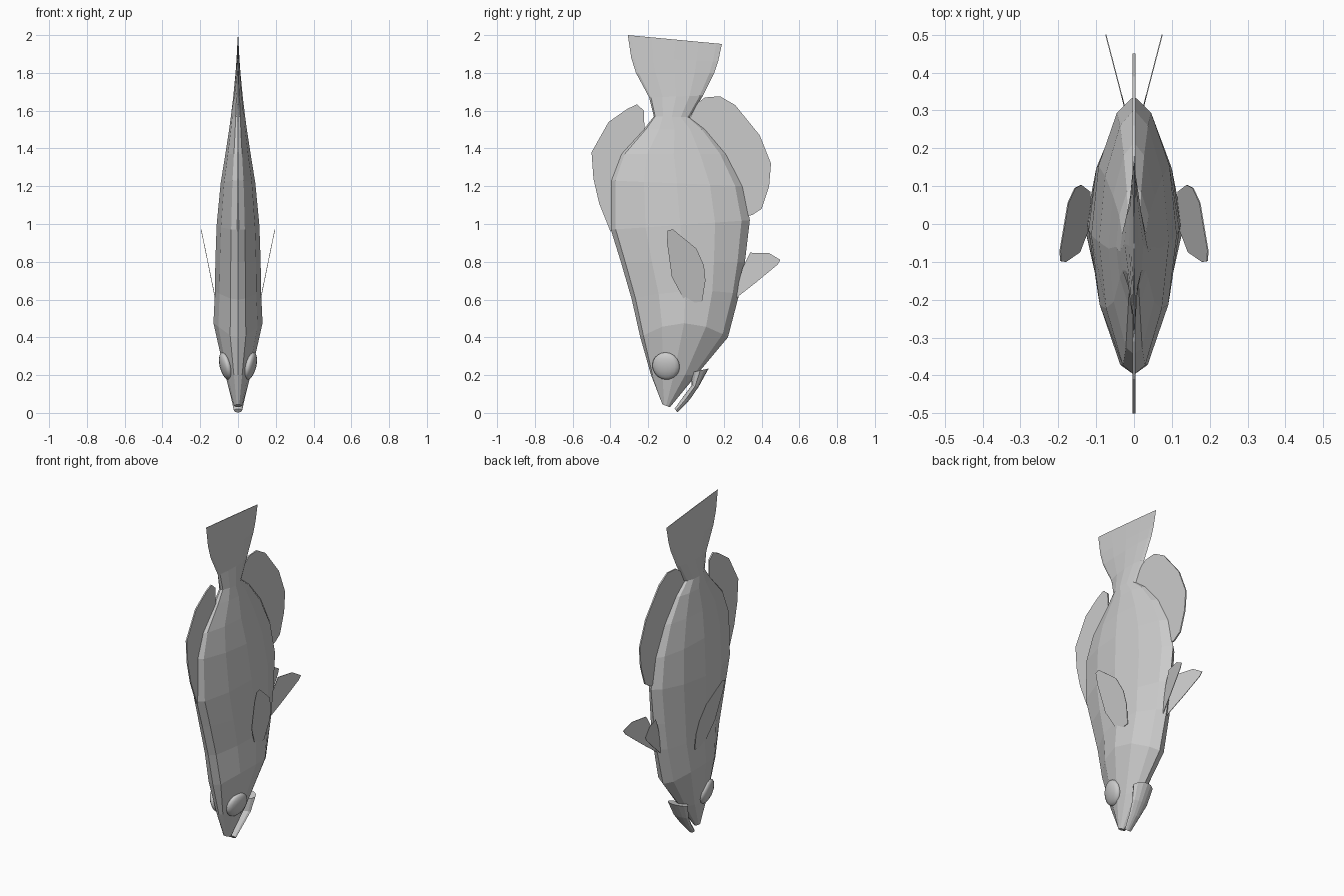
import bpy, bmesh
from mathutils import Matrix

# Half of the body cross-section: (position from back to belly, relative width)
HALF = [(-1, 0.0), (-0.93, 0.32), (-0.5, 0.8), (0, 1.0), (0.5, 0.83), (0.88, 0.4), (1, 0.0)]


def finish(bm, name):
    bmesh.ops.recalc_face_normals(bm, faces=bm.faces)
    mesh = bpy.data.meshes.new(name)
    bm.to_mesh(mesh)
    bm.free()
    obj = bpy.data.objects.new(name, mesh)
    bpy.context.collection.objects.link(obj)
    return obj


def loft(name, sections):
    """Each section: back (y, z), belly (y, z), half width, bow in z."""
    bm = bmesh.new()
    ring = [(t, w) for t, w in HALF] + [(t, -w) for t, w in HALF[-2:0:-1]]
    rows = []
    for (y1, z1), (y2, z2), width, bow in sections:
        row = []
        for t, w in ring:
            f = (t + 1) / 2
            row.append(bm.verts.new((w * width, y1 + (y2 - y1) * f,
                                     z1 + (z2 - z1) * f + bow * (1 - t * t))))
        rows.append(row)
    n = len(ring)
    for a, b in zip(rows, rows[1:]):
        for i in range(n):
            j = (i + 1) % n
            bm.faces.new((a[i], a[j], b[j], b[i]))
    bm.faces.new(rows[0])
    bm.faces.new(rows[-1])
    return finish(bm, name)


def fin(name, outline, x_of=lambda y, z: 0.0, side=1, thick=0.005):
    """Thin plate from a (y, z) outline, tilted sideways by x_of."""
    bm = bmesh.new()
    layers = [[bm.verts.new((side * x_of(y, z) + d, y, z)) for y, z in outline]
              for d in (-thick / 2, thick / 2)]
    n = len(outline)
    for i in range(n):
        j = (i + 1) % n
        bm.faces.new((layers[0][i], layers[0][j], layers[1][j], layers[1][i]))
    for layer in layers:
        bm.faces.new(layer)
    return finish(bm, name)


# Body, from upper jaw to tail root and out to the tail edge
loft("body", [
    ((-0.125, 0.045), (-0.085, 0.03), 0.022, 0),
    ((-0.185, 0.20), (0.055, 0.20), 0.068, 0),
    ((-0.242, 0.40), (0.222, 0.40), 0.13, 0.075),
    ((-0.287, 0.60), (0.282, 0.63), 0.122, 0.03),
    ((-0.345, 0.80), (0.312, 0.80), 0.12, 0),
    ((-0.398, 0.97), (0.338, 1.02), 0.113, 0),
    ((-0.398, 1.23), (0.302, 1.20), 0.092, 0),
    ((-0.345, 1.37), (0.215, 1.37), 0.067, 0),
    ((-0.225, 1.50), (0.105, 1.50), 0.047, 0),
    ((-0.17, 1.57), (0.02, 1.565), 0.038, 0),
])
loft("tail_fin", [
    ((-0.17, 1.57), (0.02, 1.565), 0.038, 0),
    ((-0.195, 1.67), (0.09, 1.68), 0.025, 0),
    ((-0.265, 1.80), (0.15, 1.80), 0.013, 0),
    ((-0.29, 1.88), (0.17, 1.86), 0.008, 0),
    ((-0.308, 2.00), (0.19, 1.953), 0.002, 0),
])

# Lower jaw, slightly open
loft("lower_jaw", [
    ((0.03, 0.215), (0.12, 0.235), 0.065, 0),
    ((0.03, 0.145), (0.068, 0.14), 0.052, 0),
    ((-0.015, 0.085), (0.02, 0.07), 0.036, 0),
    ((-0.06, 0.022), (-0.045, 0.002), 0.022, 0),
])

# Fins on the centre line
fin("dorsal_fin", [(-0.22, 1.47), (-0.222, 1.60), (-0.26, 1.633), (-0.31, 1.61),
                   (-0.41, 1.54), (-0.5, 1.38), (-0.49, 1.24), (-0.46, 1.11),
                   (-0.40, 0.96), (-0.36, 1.0), (-0.36, 1.2), (-0.30, 1.37)], thick=0.008)
fin("anal_fin", [(0.02, 1.56), (0.06, 1.64), (0.10, 1.67), (0.18, 1.676), (0.26, 1.63),
                 (0.39, 1.47), (0.45, 1.32), (0.44, 1.2), (0.40, 1.08), (0.35, 1.047),
                 (0.30, 1.04), (0.27, 1.2), (0.18, 1.37), (0.08, 1.48)], thick=0.008)

# Paired fins and eyes
for side, label in ((1, "right"), (-1, "left")):
    fin("pectoral_fin_" + label,
        [(0.0, 0.58), (0.085, 0.588), (0.103, 0.70), (0.095, 0.78), (0.055, 0.87),
         (-0.07, 0.972), (-0.098, 0.965), (-0.10, 0.90), (-0.075, 0.72)],
        lambda y, z: 0.115 + 0.205 * (z - 0.58), side, 0.003)
    fin("pelvic_fin_" + label,
        [(0.255, 0.60), (0.30, 0.77), (0.34, 0.848), (0.44, 0.846), (0.5, 0.81),
         (0.485, 0.785), (0.37, 0.69)],
        lambda y, z: 0.025 + 0.26 * (y - 0.31), side, 0.003)
    bm = bmesh.new()
    bmesh.ops.create_uvsphere(bm, u_segments=16, v_segments=10, radius=1)
    bmesh.ops.transform(bm, verts=bm.verts, matrix=(
        Matrix.Translation((side * 0.066, -0.106, 0.248))
        @ Matrix.Rotation(side * 0.25, 4, 'Y')
        @ Matrix.Rotation(side * -0.2, 4, 'Z')
        @ Matrix.Diagonal((0.028, 0.074, 0.074, 1))))
    eye = finish(bm, "eye_" + label)
    eye.data.polygons.foreach_set("use_smooth", [True] * len(eye.data.polygons))
